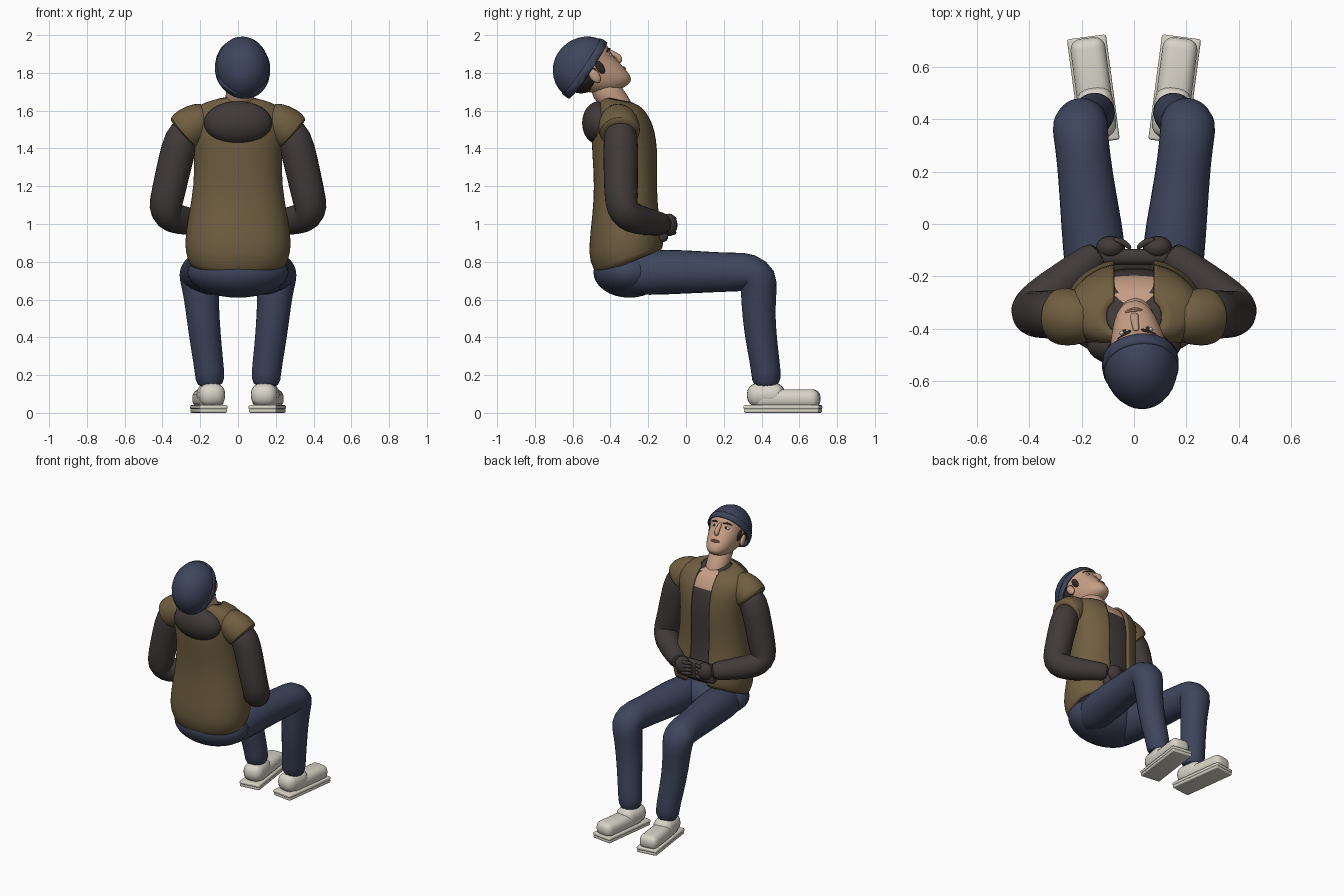
import bpy, bmesh, math
from mathutils import Vector, Matrix

if "Cube" in bpy.data.objects:
    bpy.data.objects.remove(bpy.data.objects["Cube"], do_unlink=True)


def material(name, rgb):
    m = bpy.data.materials.new(name)
    m.use_nodes = True
    m.diffuse_color = (*rgb, 1)
    m.node_tree.nodes["Principled BSDF"].inputs["Base Color"].default_value = (*rgb, 1)
    return m


NAVY = material("navy", (0.048, 0.06, 0.108))
OLIVE = material("olive_brown", (0.16, 0.112, 0.052))
DARK = material("charcoal", (0.052, 0.043, 0.041))
SKIN = material("skin", (0.56, 0.34, 0.23))
HAIR = material("dark_hair", (0.03, 0.02, 0.016))
SHOE = material("off_white", (0.68, 0.65, 0.57))
LIP = material("lips", (0.35, 0.17, 0.13))
EYE = material("eye_white", (0.7, 0.68, 0.64))

# Head frame: tilted back and turned slightly to one side
HEAD = (Matrix.Translation((0.02, -0.5, 1.82)) @ Matrix.Rotation(math.radians(7), 4, 'Z')
        @ Matrix.Rotation(math.radians(37), 4, 'X'))
WORLD = Matrix.Identity(4)


def finish(bm, name, mats, frame=WORLD, subsurf=0, angle=60):
    bmesh.ops.recalc_face_normals(bm, faces=bm.faces)
    mesh = bpy.data.meshes.new(name)
    bm.to_mesh(mesh)
    bm.free()
    mesh.transform(frame)
    obj = bpy.data.objects.new(name, mesh)
    bpy.context.collection.objects.link(obj)
    for m in mats:
        mesh.materials.append(m)
    if subsurf:
        mod = obj.modifiers.new("Smooth", 'SUBSURF')
        mod.levels = mod.render_levels = subsurf
    bpy.ops.object.select_all(action='DESELECT')
    obj.select_set(True)
    bpy.context.view_layer.objects.active = obj
    bpy.ops.object.shade_smooth_by_angle(angle=math.radians(angle))
    return obj


def skin_rings(bm, rings, closed=True, caps=True):
    loops = [[bm.verts.new(p) for p in ring] for ring in rings]
    n = len(loops[0])
    for a, b in zip(loops, loops[1:]):
        for i in range(n if closed else n - 1):
            j = (i + 1) % n
            bm.faces.new((a[i], a[j], b[j], b[i]))
    if caps:
        bm.faces.new(loops[0])
        bm.faces.new(loops[-1])


def tube(name, path, mat, frame=WORLD, sides=14, subsurf=1, flat=1.0):
    """Round limb through (x, y, z, radius) points."""
    pts = [Vector(p[:3]) for p in path]
    side, rings = Vector((1, 0.01, 0.02)), []
    for i, p in enumerate(pts):
        t = (pts[min(i + 1, len(pts) - 1)] - pts[max(i - 1, 0)]).normalized()
        side = (side - t * side.dot(t)).normalized()
        other, r = t.cross(side), path[i][3]
        rings.append([p + side * (r * math.cos(a)) + other * (r * flat * math.sin(a))
                      for a in (math.tau * k / sides for k in range(sides))])
    bm = bmesh.new()
    skin_rings(bm, rings)
    return finish(bm, name, [mat], frame, subsurf)


def ellipsoid(name, centre, radii, mat, frame=WORLD, cuts=(), segs=32):
    """Ellipsoid; each cut (point, normal) keeps the side the normal points to."""
    bm = bmesh.new()
    bmesh.ops.create_uvsphere(bm, u_segments=segs, v_segments=segs // 2, radius=1)
    bm.transform(Matrix.Translation(centre) @ Matrix.Diagonal((*radii, 1)))
    for co, no in cuts:
        bmesh.ops.bisect_plane(bm, geom=bm.verts[:] + bm.edges[:] + bm.faces[:],
                               plane_co=co, plane_no=no, clear_inner=True)
    return finish(bm, name, [mat], frame)


def block(name, centre, size, bevel, mat, frame=WORLD):
    bm = bmesh.new()
    bmesh.ops.create_cube(bm, size=1)
    bm.transform(Matrix.Translation(centre) @ Matrix.Diagonal((*size, 1)))
    bmesh.ops.bevel(bm, geom=bm.edges[:], offset=bevel, segments=4, profile=0.5, affect='EDGES')
    return finish(bm, name, [mat], frame)


def body_ring(zb, zf, yb, yf, w, gap=0.0, n=40):
    """Flattened oval around the body, optionally open at the front by gap."""
    p = 0.88
    start = math.asin(min(gap / w, 0.95) ** (1 / p)) if gap else 0
    out = []
    for i in range(n):
        a = start + (math.tau - 2 * start) * i / (n - 1 if gap else n)
        s, c = math.sin(a), math.cos(a)
        f = 0.5 + 0.5 * math.copysign(abs(c) ** p, c)
        out.append((math.copysign(abs(s) ** p, s) * w, yb + (yf - yb) * f, zb + (zf - zb) * f))
    return out


# Torso: back height, front height, back, front, half width
TORSO = [(.73, .87, -.46, -.13, .25), (.80, .91, -.505, -.12, .272), (.90, .97, -.505, -.13, .272),
         (1.05, 1.05, -.487, -.15, .252), (1.2, 1.2, -.477, -.158, .226),
         (1.35, 1.35, -.487, -.152, .224), (1.45, 1.45, -.492, -.16, .235),
         (1.53, 1.53, -.485, -.18, .252), (1.6, 1.59, -.465, -.215, .24),
         (1.645, 1.62, -.45, -.245, .185), (1.665, 1.635, -.43, -.275, .105)]
bm = bmesh.new()
skin_rings(bm, [body_ring(*r, gap=.075) for r in TORSO], closed=False, caps=False)
vest = finish(bm, "vest", [OLIVE], subsurf=1)
vest.modifiers.new("Thickness", 'SOLIDIFY').thickness = 0.016
vest.modifiers["Thickness"].offset = 0

bm = bmesh.new()
skin_rings(bm, [body_ring(zb, zf, yb + .02, yf - .014, w - .02) for zb, zf, yb, yf, w in TORSO])
for f in bm.faces:
    c = f.calc_center_median()
    f.material_index = int(c.z > 1.53 and abs(c.x) < .065 and c.y > -.33)
finish(bm, "shirt", [DARK, SKIN], subsurf=1)
ellipsoid("hood", (0, -.46, 1.535), (.18, .09, .115), DARK)
block("front_pouch", (0, -.125, .97), (.3, .06, .13), .025, DARK)

# Pelvis and limbs
ellipsoid("pelvis", (0, -.3, .745), (.268, .19, .135), NAVY)
for s, label in ((-1, "right"), (1, "left")):
    def side(path):
        return [(s * x, y, z, r) for x, y, z, r in path]
    tube(label + "_leg", side([
        (.13, -.36, .73, .07), (.135, -.3, .735, .118), (.15, -.1, .748, .125), (.175, .1, .745, .112),
        (.192, .25, .745, .105), (.204, .35, .747, .108), (.206, .385, .725, .11),
        (.195, .385, .63, .096), (.185, .385, .5, .09), (.167, .405, .34, .084),
        (.15, .425, .22, .08), (.146, .426, .13, .08)]), NAVY)
    tube(label + "_sleeve", side([
        (.25, -.35, 1.54, .07), (.3, -.345, 1.46, .097), (.335, -.345, 1.32, .094),
        (.368, -.345, 1.17, .092), (.39, -.338, 1.075, .09), (.375, -.31, 1.045, .088),
        (.31, -.25, 1.02, .08), (.2, -.165, 1.005, .068), (.12, -.1, .995, .06)]), DARK)
    tube(label + "_vest_shoulder", side([
        (.14, -.36, 1.575, .07), (.19, -.36, 1.555, .1), (.25, -.355, 1.515, .115),
        (.29, -.35, 1.48, .112), (.292, -.35, 1.478, .09)]), OLIVE)
    # Gloved hand with fingers curling inward
    ellipsoid(label + "_hand", (s * .09, -.09, .995), (.055, .045, .06), DARK, segs=20)
    for k in range(4):
        z = .955 + .025 * k
        tube(label + "_finger", side([(.085, -.06, z, .012), (.05, -.063, z, .014),
                                      (.02, -.085, z - .005, .012), (.012, -.095, z - .005, .005)]),
             DARK, sides=8)
    # Shoe, toes turned outward
    foot = Matrix.Translation((s * .155, .513, 0)) @ Matrix.Rotation(-s * math.radians(7.5), 4, 'Z')
    block(label + "_sole_tread", (0, 0, .011), (.146, .4, .022), .009, SHOE, foot)
    block(label + "_sole", (0, 0, .03), (.15, .404, .024), .01, SHOE, foot)
    block(label + "_shoe_toe", (0, .025, .075), (.134, .345, .1), .042, SHOE, foot)
    block(label + "_shoe_heel", (0, -.09, .095), (.14, .2, .125), .055, SHOE, foot)

# Neck and head
tube("neck", [(0, -.31, 1.52, .07), (.005, -.35, 1.61, .076), (.01, -.4, 1.68, .078),
              (.018, -.47, 1.76, .08)], SKIN)
FACE = [(-.182, .075, .12, .025), (-.17, .03, .138, .05), (-.14, -.03, .146, .078),
        (-.09, -.09, .143, .096), (-.035, -.125, .137, .108), (.01, -.145, .131, .114),
        (.04, -.15, .143, .12), (.08, -.15, .142, .12), (.12, -.12, .11, .1)]
bm = bmesh.new()
skin_rings(bm, [body_ring(u, u, b, f, w, n=24) for u, b, f, w in FACE])
finish(bm, "head", [SKIN], HEAD, subsurf=1)
tube("nose", [(0, .128, .03, .012), (0, .142, -.005, .014), (0, .156, -.038, .019),
              (0, .148, -.056, .017), (0, .135, -.06, .008)], SKIN, HEAD, sides=10)
for z, r in ((-.095, .006), (-.105, .007)):
    tube("lip", [(-.036, .134, -.1, .003), (-.015, .144, z, r), (.015, .144, z, r),
                 (.036, .134, -.1, .003)], LIP, HEAD, sides=8)
for s, label in ((-1, "right"), (1, "left")):
    ellipsoid(label + "_eye", (s * .045, .117, .004), (.02, .012, .01), EYE, HEAD, segs=16)
    ellipsoid(label + "_iris", (s * .045, .126, .004), (.008, .005, .008), HAIR, HEAD, segs=12)
    tube(label + "_eyebrow", [(s * .018, .142, .026, .006), (s * .045, .134, .035, .007),
                              (s * .078, .108, .03, .004)], HAIR, HEAD, sides=8)
    ellipsoid(label + "_ear", (s * .118, -.02, -.03), (.014, .026, .042), SKIN, HEAD, segs=16)
    ellipsoid(label + "_sideburn", (s * .104, .03, -.005), (.013, .022, .045), HAIR, HEAD, segs=16)
ellipsoid("hair", (0, -.04, .0), (.121, .12, .095), HAIR, HEAD)

# Knitted cap with a folded band
CAP, RIM = Vector((0, -.025, .02)), Vector((0, -.325, .946))
edge = Vector((0, -.013, .016))
ellipsoid("cap", CAP, (.143, .178, .168), NAVY, HEAD, [(edge, RIM)])
band = ellipsoid("cap_band", CAP, (.147, .183, .173), NAVY, HEAD,
                 [(edge - RIM * .008, RIM), (edge + RIM * .035, -RIM)])
band.modifiers.new("Thickness", 'SOLIDIFY').thickness = 0.012
